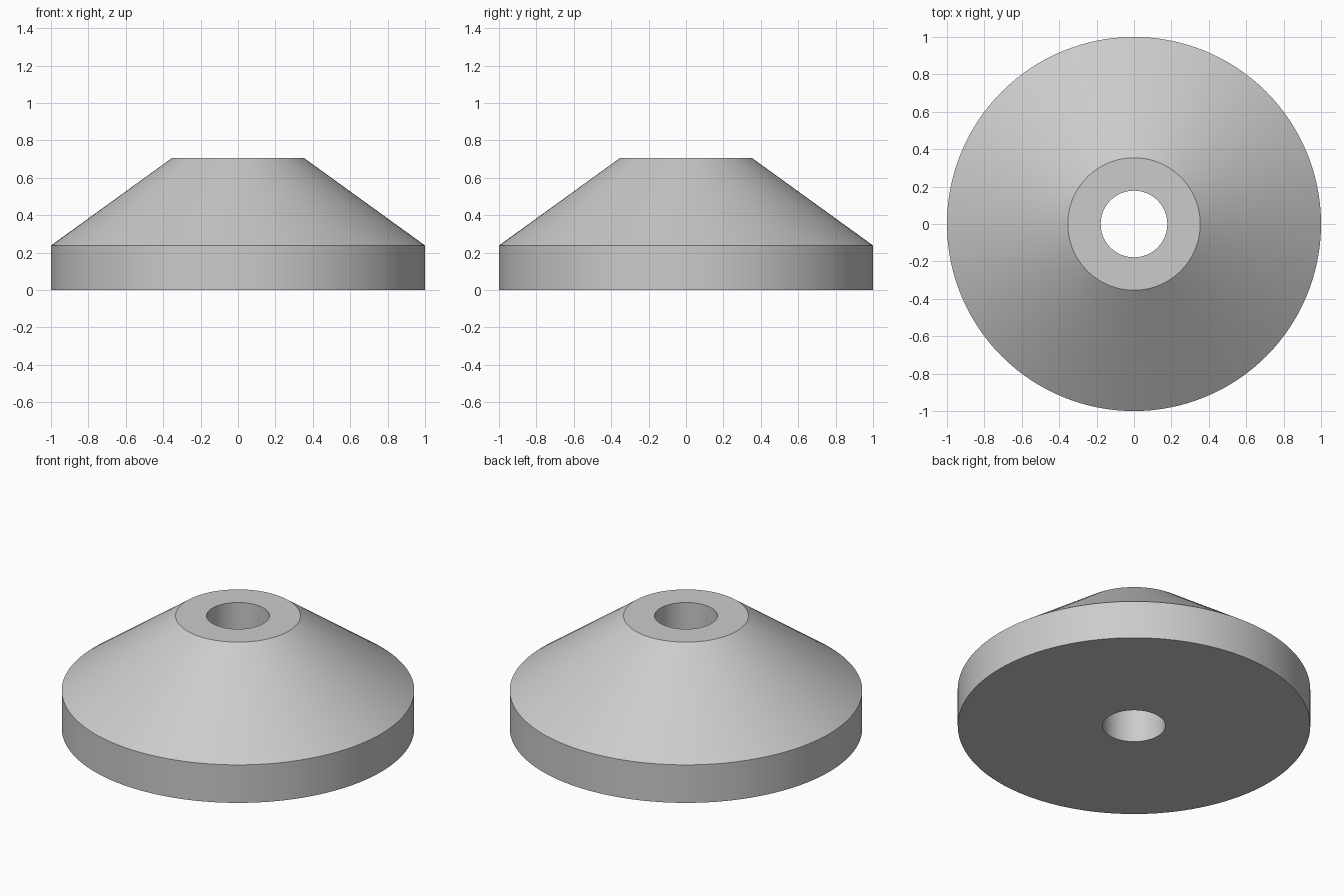
import bpy
import bmesh
from math import cos, sin, tau, radians

cube = bpy.data.objects.get("Cube")
if cube:
    bpy.data.objects.remove(cube, do_unlink=True)

SEGMENTS = 128

# One flat grey for the whole part
grey = bpy.data.materials.new("light_grey")
grey.use_nodes = True
color = (0.6, 0.6, 0.6, 1.0)
grey.diffuse_color = color
grey.node_tree.nodes["Principled BSDF"].inputs["Base Color"].default_value = color

# Closed cross-section (radius, height): bore, base, rim, cone, top land
profile = [(0.178, 0.0), (1.0, 0.0), (1.0, 0.238), (0.354, 0.705), (0.178, 0.705)]

# Revolve the cross-section around z
bm = bmesh.new()
rings = []
for i in range(SEGMENTS):
    a = tau * i / SEGMENTS
    rings.append([bm.verts.new((r * cos(a), r * sin(a), z)) for r, z in profile])
for i, ring in enumerate(rings):
    following = rings[(i + 1) % SEGMENTS]
    for j in range(len(profile)):
        k = (j + 1) % len(profile)
        bm.faces.new((ring[j], following[j], following[k], ring[k]))
bmesh.ops.recalc_face_normals(bm, faces=bm.faces)

mesh = bpy.data.meshes.new("conical_washer")
bm.to_mesh(mesh)
bm.free()
mesh.materials.append(grey)
washer = bpy.data.objects.new("conical_washer", mesh)
bpy.context.collection.objects.link(washer)

# Smooth round walls, crisp edges
bpy.ops.object.select_all(action='DESELECT')
washer.select_set(True)
bpy.context.view_layer.objects.active = washer
bpy.ops.object.shade_smooth_by_angle(angle=radians(30))
